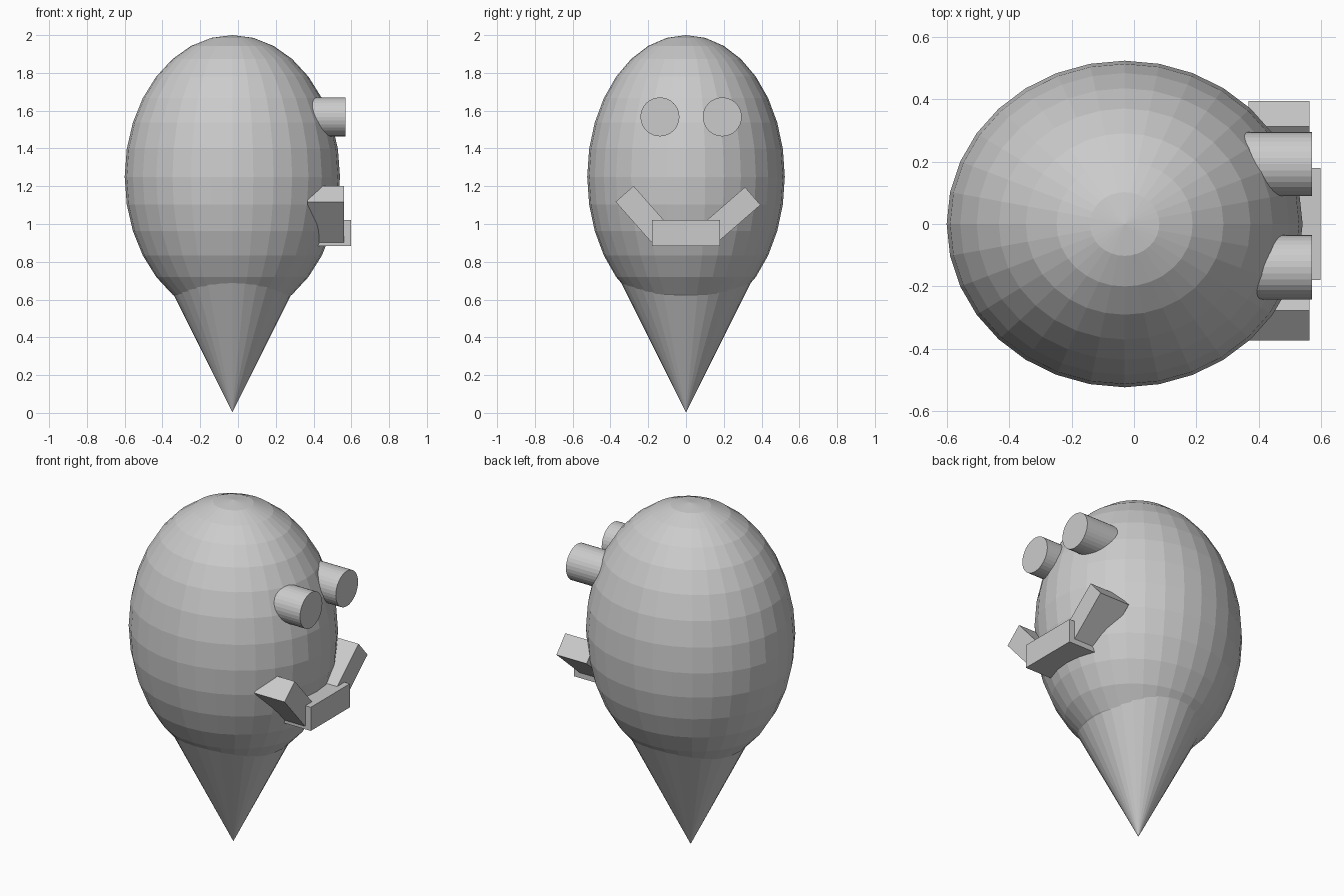
import bpy
from math import pi, radians, cos, sin

if "Cube" in bpy.data.objects:
    bpy.data.objects.remove(bpy.data.objects["Cube"])

CX = -0.03  # body axis


def finish(name, scale=(1, 1, 1)):
    ob = bpy.context.object
    ob.name = name
    ob.scale = scale
    return ob


def bar(name, x0, x1, y, z, length, height, angle=0):
    """Box facing +x, tilted within the y-z plane."""
    bpy.ops.mesh.primitive_cube_add(size=1, location=((x0 + x1) / 2, y, z),
                                    rotation=(radians(angle), 0, 0))
    return finish(name, (x1 - x0, length, height))


# Egg-shaped head
bpy.ops.mesh.primitive_uv_sphere_add(segments=32, ring_count=16, radius=1,
                                     location=(CX, 0, 1.25))
finish("head", (0.57, 0.523, 0.75))

# Pointed lower cone, its wide end hidden inside the head
h = 0.86
bpy.ops.mesh.primitive_cone_add(vertices=32, radius1=0, radius2=h * 0.5,
                                depth=h, location=(CX, 0, h / 2 + 0.003))
finish("lower_cone")

# Eyes: short cylinders pointing to +x
for name, y in (("left_eye", 0.192), ("right_eye", -0.138)):
    bpy.ops.mesh.primitive_cylinder_add(vertices=32, radius=0.103, depth=0.32,
                                        location=(0.41, y, 1.567),
                                        rotation=(0, pi / 2, 0))
    finish(name)

# Mouth: flat centre bar with two raised corners
bar("mouth_centre", 0.40, 0.597, 0.0, 0.953, 0.36, 0.138)
bar("mouth_right_corner", 0.367, 0.562, -0.23, 1.052, 0.287, 0.127, -48.5)
bar("mouth_left_corner", 0.367, 0.562, 0.245, 1.054, 0.287, 0.125, 41)
